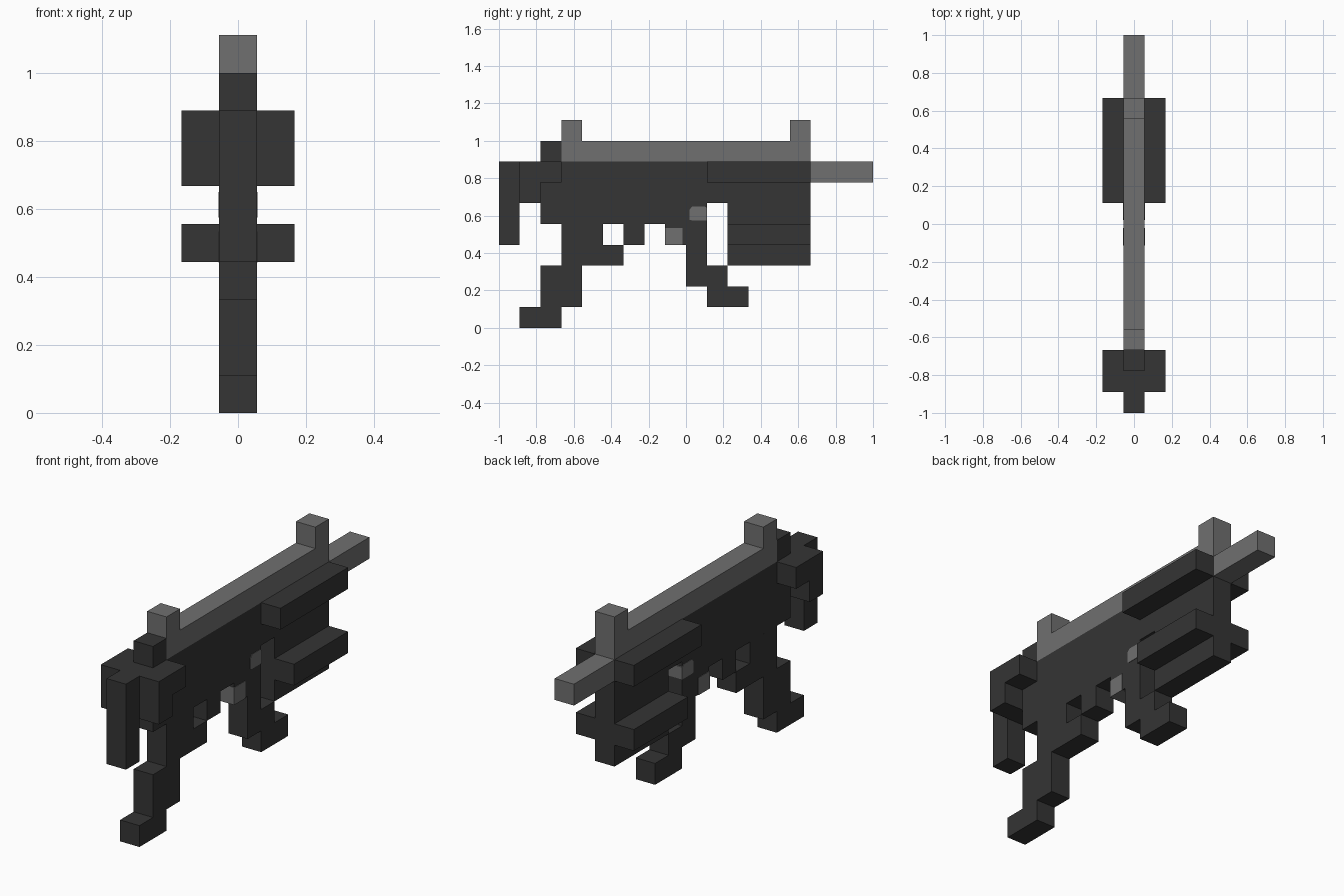
import bpy
import bmesh

cube = bpy.data.objects.get("Cube")
if cube:
    bpy.data.objects.remove(cube, do_unlink=True)

U = 1 / 9          # size of one block
LENGTH = 18        # blocks from rear to muzzle


def material(name, value):
    m = bpy.data.materials.new(name)
    m.use_nodes = True
    col = (value, value, value, 1)
    m.diffuse_color = col
    m.node_tree.nodes["Principled BSDF"].inputs["Base Color"].default_value = col
    return m


DARK = material("dark grey", 0.035)
LIGHT = material("light grey", 0.16)


def slab(name, outline, mat, x0=-0.5, x1=0.5):
    """Extrude a side outline, given in blocks (along, up), from x0 to x1."""
    bm = bmesh.new()
    verts = [bm.verts.new((x0 * U, (j - LENGTH / 2) * U, k * U)) for j, k in outline]
    face = bm.faces.new(verts)
    ext = bmesh.ops.extrude_face_region(bm, geom=[face])
    moved = [v for v in ext["geom"] if isinstance(v, bmesh.types.BMVert)]
    bmesh.ops.translate(bm, vec=((x1 - x0) * U, 0, 0), verts=moved)
    bmesh.ops.recalc_face_normals(bm, faces=bm.faces)
    mesh = bpy.data.meshes.new(name)
    bm.to_mesh(mesh)
    bm.free()
    mesh.materials.append(mat)
    obj = bpy.data.objects.new(name, mesh)
    bpy.context.collection.objects.link(obj)
    return obj


def rect(j0, k0, j1, k1):
    return [(j0, k0), (j1, k0), (j1, k1), (j0, k1)]


def side_pair(name, outline, mat):
    slab(name + "_left", outline, mat, 0.5, 1.5)
    slab(name + "_right", outline, mat, -1.5, -0.5)


# Central body, one block wide
slab("stock", [(0, 4), (1, 4), (1, 6), (2, 6), (2, 8), (0, 8)], DARK)
slab("receiver", [(2, 5), (10, 5), (10, 6), (11, 6), (11, 8),
                  (3, 8), (3, 9), (2, 9)], DARK)
slab("grip", [(1, 0), (3, 0), (3, 1), (4, 1), (4, 3), (6, 3), (6, 4), (5, 4),
              (5, 5), (3, 5), (3, 3), (2, 3), (2, 1), (1, 1)], DARK)
slab("trigger_guard", rect(6, 4, 7, 5), DARK)
slab("magazine", [(9, 2), (10, 2), (10, 1), (12, 1), (12, 2), (11, 2),
                  (11, 3), (10, 3), (10, 5), (9, 5)], DARK)
slab("handguard", rect(11, 3, 15, 8), DARK)
slab("trigger_mount", rect(8, 4, 9, 5), DARK)

# Light top rail with raised sights, and barrel
slab("top_rail", [(3, 8), (15, 8), (15, 10), (14, 10), (14, 9),
                  (4, 9), (4, 10), (3, 10)], LIGHT)
slab("barrel", rect(15, 7, 18, 8), LIGHT)

# Light caps standing slightly proud of the dark blocks
slab("trigger", rect(7.98, 3.98, 8.82, 4.8), LIGHT, -0.52, 0.52)
slab("magazine_catch", [(9.18, 5.2), (9.3, 5.17), (10.02, 5.17), (10.02, 5.75),
                        (9.9, 5.85), (9.3, 5.85), (9.18, 5.7)],
     LIGHT, -0.52, 0.52)

# Side blocks that stick out one block left and right
side_pair("rear_housing", [(1, 6), (2, 6), (2, 7), (3, 7), (3, 8), (1, 8)], DARK)
side_pair("upper_side_rail", rect(10, 7, 15, 8), DARK)
side_pair("lower_side_rail", rect(11, 4, 15, 5), DARK)
